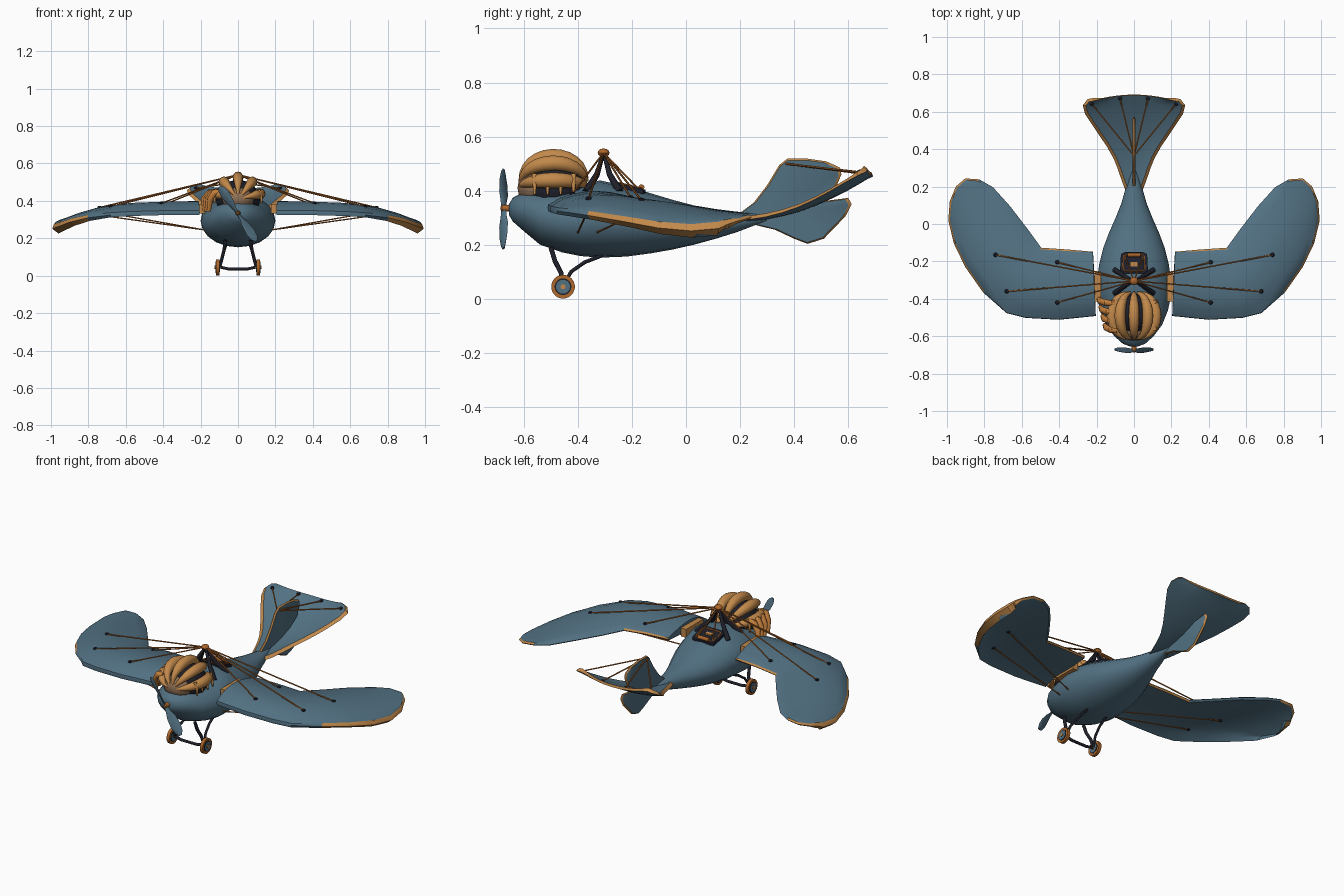
import bpy, math
from mathutils import Vector
from mathutils.bvhtree import BVHTree

if "Cube" in bpy.data.objects:
    bpy.data.objects.remove(bpy.data.objects["Cube"])

def material(name, rgb):
    m = bpy.data.materials.new(name)
    m.diffuse_color = (*rgb, 1)
    m.use_nodes = True
    m.node_tree.nodes["Principled BSDF"].inputs["Base Color"].default_value = m.diffuse_color
    return m

BLUE = material("slate blue", (0.085, 0.165, 0.225))
GOLD = material("warm gold", (0.54, 0.25, 0.07))
DARK = material("near black", (0.013, 0.014, 0.022))
COPPER = material("copper", (0.42, 0.135, 0.025))
ORANGE = material("burnt orange", (0.55, 0.21, 0.045))
BRONZE = material("dull bronze", (0.27, 0.16, 0.09))

def make(name, verts, faces, *mats):
    me = bpy.data.meshes.new(name)
    me.from_pydata(verts, [], faces)
    for m in mats:
        me.materials.append(m)
    ob = bpy.data.objects.new(name, me)
    bpy.context.collection.objects.link(ob)
    return ob

def loft(name, rings, mat):
    n = len(rings[0])
    faces = [(i * n + j, i * n + (j + 1) % n, (i + 1) * n + (j + 1) % n, (i + 1) * n + j)
             for i in range(len(rings) - 1) for j in range(n)]
    faces += [tuple(range(n))[::-1], tuple(range((len(rings) - 1) * n, len(rings) * n))]
    return make(name, [v for r in rings for v in r], faces, mat)

def circle(n):
    return [2 * math.pi * k / n for k in range(n)]

def tube(name, pts, radii, mat, n=12):
    pts = [Vector(p) for p in pts]
    if not isinstance(radii, (list, tuple)):
        radii = [radii] * len(pts)
    rings, ref = [], None
    for i, p in enumerate(pts):
        d = (pts[min(i + 1, len(pts) - 1)] - pts[max(i - 1, 0)]).normalized()
        ref = d.orthogonal() if ref is None else ref
        ref = (ref - d * ref.dot(d)).normalized()
        w = d.cross(ref)
        rings.append([p + radii[i] * (ref * math.cos(a) + w * math.sin(a)) for a in circle(n)])
    return loft(name, rings, mat)

def ellipsoid(name, c, r, mat, seg=14, rows=8):
    ts = [math.pi * (0.02 + 0.96 * i / rows) for i in range(rows + 1)]
    return loft(name, [[(c[0] + r[0] * math.sin(t) * math.cos(a), c[1] + r[1] * math.sin(t) * math.sin(a),
                         c[2] - r[2] * math.cos(t)) for a in circle(seg)] for t in ts], mat)

def box(name, c, s, mat):
    return loft(name, [[(c[0] + x * s[0] / 2, c[1] + y * s[1] / 2, c[2] + k * s[2] / 2)
                        for x, y in ((-1, -1), (1, -1), (1, 1), (-1, 1))] for k in (-1, 1)], mat)

def sheet(name, rows, thick, gold_rule, mid_out, low_out):
    """Curved panel; its rim bulges by mid_out, its lower edge moves by low_out, gold by rule."""
    r, c = len(rows), len(rows[0])
    n = r * c
    top = [Vector(p) for row in rows for p in row]
    low = [p - Vector((0, 0, thick(k // c / (r - 1), k % c / (c - 1)))) for k, p in enumerate(top)]
    loop = [(i, 0) for i in range(r)] + [(r - 1, j) for j in range(1, c)]
    loop += [(i, c - 1) for i in range(r - 2, -1, -1)] + [(0, j) for j in range(c - 2, 0, -1)]
    loop = [i * c + j for i, j in loop]
    m = len(loop)
    area = sum(top[loop[k - 1]].xy.cross(top[loop[k]].xy) for k in range(m))
    mids = []
    for k, v in enumerate(loop):
        t = top[loop[(k + 1) % m]] - top[loop[k - 1]]
        out = Vector((t.y, -t.x, 0)).normalized() * (1 if area > 0 else -1)
        mids.append((top[v] + low[v]) / 2 + out * mid_out(top[v]))
        low[v] = low[v] + out * low_out(top[v])
    faces = []
    for i in range(r - 1):
        for j in range(c - 1):
            q = (i * c + j, (i + 1) * c + j, (i + 1) * c + j + 1, i * c + j + 1)
            faces += [q, tuple(k + n for k in q[::-1])]
    flat = len(faces)
    for k in range(m):
        a, b, ma, mb = loop[k], loop[(k + 1) % m], 2 * n + k, 2 * n + (k + 1) % m
        faces += [(a, ma, mb, b), (ma, a + n, b + n, mb)]
    ob = make(name, top + low + mids, faces, BLUE, GOLD)
    for p in ob.data.polygons[flat:]:
        p.material_index = int(gold_rule(p.center))
    return BVHTree.FromPolygons(top + low + mids, faces)

def fin(name, outline, w=0.007):
    """Flat fin with a gold chamfered rim."""
    n = len(outline)
    cy, cz = sum(p[0] for p in outline) / n, sum(p[1] for p in outline) / n
    ob = loft(name, [[(x, cy + (y - cy) * k, cz + (z - cz) * k) for y, z in outline]
                     for x, k in ((-w, .94), (0, 1), (w, .94))], GOLD)
    ob.data.materials.append(BLUE)
    for p in ob.data.polygons[2 * n:]:
        p.material_index = 1

# Fuselage: y, half width, bottom, top
HULL = [(-.655, .02, .31, .35), (-.64, .06, .285, .375), (-.60, .105, .25, .395), (-.54, .15, .2, .402),
        (-.46, .182, .172, .405), (-.39, .197, .158, .415), (-.32, .2, .152, .438), (-.22, .187, .156, .417),
        (-.13, .165, .168, .39), (-.05, .135, .182, .366), (.03, .1, .2, .345), (.11, .068, .222, .332),
        (.19, .045, .247, .322), (.25, .025, .27, .315), (.3, .008, .287, .308)]
loft("fuselage", [[(w * math.cos(a), y, (lo + hi) / 2 + (hi - lo) / 2 * math.sin(a)) for a in circle(20)]
                  for y, w, lo, hi in HULL], BLUE)

# Wings: leading xyz, trailing xyz, camber
WING = [((.205, -.49, .348), (.22, -.15, .362), .045), ((.40, -.51, .348), (.36, -.145, .36), .044),
        ((.58, -.50, .343), (.50, -.135, .35), .045), ((.68, -.475, .337), (.57, -.04, .34), .046),
        ((.80, -.36, .325), (.67, .09, .33), .038), ((.895, -.225, .305), (.76, .19, .318), .028),
        ((.955, -.10, .285), (.83, .23, .315), .018), ((.984, .02, .276), (.90, .235, .31), .01),
        ((.976, .12, .285), (.945, .195, .298), .003)]
APEX = Vector((0, -.305, .54))
DOWN = Vector((0, 0, -1))
for s, side in ((-1, "left"), (1, "right")):
    rows = []
    for le, te, camber in WING:
        row = [Vector(le).lerp(Vector(te), j / 8) + Vector((0, 0, camber * math.sin(math.pi * (j / 8) ** .8)))
               for j in range(9)]
        rows.append([(s * p.x, p.y, p.z) for p in row])
    tip = lambda p: min(1, max(0, (abs(p.x) - .72) / .2))
    tree = sheet(side + "_wing", rows, lambda v, u: .016 + .034 * math.sin(math.pi * u) * (1 - v)
                 + (1 - u) * (.008 + .026 * min(1, max(0, 2.2 * v - .8))),
                 lambda c: (abs(c.x) > .76 and (c.y < .15 or abs(c.x) > .8)) or (c.y > -.17 and abs(c.x) < .52),
                 lambda p: .009 if p.y > -.4 and abs(p.x) > .3 else .002,
                 lambda p: -.024 * tip(p) if p.y < .15 else 0)
    box(side + "_wing_root", (s * .195, -.335, .358), (.035, .16, .05), GOLD)
    # Bracing wires and their anchors
    for k, (x, y) in enumerate([(.74, -.165), (.68, -.36), (.41, -.205), (.41, -.42)]):
        hit = tree.ray_cast(Vector((s * x, y, 1)), DOWN)[0]
        tube(f"{side}_upper_wire_{k}", [APEX, hit], .0038, COPPER, 6)
        ellipsoid(f"{side}_upper_anchor_{k}", hit, (.012, .012, .009), DARK, 8, 4)
        if k < 2:
            low = tree.ray_cast(Vector((s * x, y, 0)), -DOWN)[0]
            tube(f"{side}_lower_wire_{k}", [(s * .18, -.33 - .07 * k, .245), low], .0035, COPPER, 6)
            ellipsoid(f"{side}_lower_anchor_{k}", low, (.012, .012, .008), DARK, 8, 4)

# Tailplane: y, half width, height; dished with a gold upper rim
TAIL = [(.17, .025, .298), (.23, .048, .3), (.3, .072, .308), (.36, .096, .32), (.42, .13, .336), (.48, .17, .358),
        (.54, .21, .385), (.6, .248, .415), (.64, .258, .438), (.67, .24, .456), (.688, .215, .466)]
rows = [[(w * u, y - .03 * (i / 10) ** 6 * u * u, z + .12 * w * abs(u) ** 2.5)
         for u in (k / 5 - 1 for k in range(11))] for i, (y, w, z) in enumerate(TAIL)]
tail = sheet("tailplane", rows, lambda v, u: .014, lambda c: True,
             lambda p: .009 if p.y < .66 else .002, lambda p: .016 if p.y < .66 else .004)

# Upper and lower fins
fin("upper_fin", [(.19, .31), (.25, .355), (.3, .42), (.345, .495), (.375, .518), (.45, .518), (.52, .508),
                  (.57, .485), (.575, .46), (.55, .40), (.48, .355), (.4, .325), (.28, .295)])
fin("lower_fin", [(.2, .285), (.28, .302), (.4, .325), (.5, .36), (.6, .373), (.613, .35), (.59, .305),
                  (.51, .222), (.45, .203), (.4, .222), (.33, .255), (.26, .272)])
for k, (x, y) in enumerate([(-.225, .642), (-.075, .672), (.075, .672), (.225, .642)]):
    hit = tail.ray_cast(Vector((x, y, 1)), DOWN)[0]
    tube(f"tail_wire_{k}", [(0, .365, .50), hit], .0038, COPPER, 6)
    ellipsoid(f"tail_anchor_{k}", hit, (.011, .011, .009), DARK, 8, 4)

# Engine: dark core and bronze nose under a dome of tapered gold lobes
ellipsoid("engine_core", (0, -.485, .405), (.118, .115, .108), DARK)
ellipsoid("engine_nose", (0, -.565, .41), (.085, .06, .062), BRONZE)
for k, deg in enumerate((-76, -38, 0, 38, 76)):
    a, pts, rad = math.radians(deg), [], []
    for i in range(13):
        t = math.pi * (.05 + .88 * i / 12)
        r = .116 * math.sin(t) ** .8
        pts.append((1.05 * r * math.sin(a), -.49 - .125 * math.cos(t), .41 + r * math.cos(a)))
        rad.append(.003 + .026 * math.sin(t) ** 1.1)
    tube(f"engine_lobe_{k}", pts, rad, GOLD)
for s in (-1, 1):
    for k in range(4):
        y = -.56 + .048 * k
        tube(f"engine_post_{s}_{k}", [(s * .126, y, .385), (s * .124, y, .425), (s * .11, y, .46)],
             [.004, .008, .01], GOLD)
# Exhaust pipes on one side
for k in range(4):
    y, w = -.57 + .048 * k, .014 * k
    tube(f"exhaust_pipe_{k}", [(-.09 - .3 * w, y, .45), (-.125 - .6 * w, y + .005, .445), (-.148 - .8 * w, y + .015, .41),
                               (-.157 - .8 * w, y + .03, .345)], [.012, .018, .017, .011], ORANGE)

# Mast over the fuselage
ellipsoid("mast_cap", APEX, (.022, .022, .016), COPPER, 12, 6)
for sx in (-1, 1):
    for y in (-.37, -.245):
        foot = Vector((sx * .105, y, .395))
        mid = APEX.lerp(foot, .5) + Vector((-sx * .008, (-.305 - y) * .12, -.008))
        tube(f"mast_strut_{sx}_{y}", [foot, mid, APEX], [.014, .011, .006], DARK)
    tube(f"mast_stay_{sx}", [APEX, (sx * .05, -.17, .40)], .0035, COPPER, 6)

# Cockpit opening, seat, rim and headrest, sloping with the hull
slope = lambda y, up: .413 - .25 * (y + .205) + up
shape = [(-.075, -.05), (-.055, -.062), (.055, -.062), (.075, -.05), (.07, .045), (.05, .055), (-.05, .055), (-.07, .045)]
loft("cockpit", [[(x, -.205 + y, slope(-.205 + y, up)) for x, y in shape] for up in (-.04, .004)], DARK)
tube("cockpit_rim", [(x * .78, -.205 + y * .75, slope(-.205 + y * .75, .004)) for x, y in shape + shape[:1]], .004, COPPER, 6)
box("cockpit_seat", (0, -.215, .418), (.04, .025, .01), GOLD)
tube("headrest", [(-.035, -.165, .412), (.035, -.165, .412)], .011, COPPER)

# Landing gear
for s in (-1, 1):
    x = s * .098
    tube(f"front_leg_{s}", [(s * .068, -.50, .19), (s * .074, -.485, .14), (s * .085, -.462, .095), (x, -.455, .047)],
         .009, DARK)
    tube(f"rear_leg_{s}", [(s * .065, -.31, .16), (s * .075, -.375, .135), (s * .086, -.425, .1), (x, -.455, .047)],
         .007, DARK)
    for name, r, w, m in (("tyre", .044, .009, COPPER), ("wheel_ring", .031, .0105, DARK),
                          ("wheel_disc", .026, .012, BLUE), ("wheel_hub", .009, .016, GOLD)):
        tube(f"{name}_{s}", [(s * .109 - w, -.455, .0445), (s * .109 + w, -.455, .0445)], r, m, 20)
tube("axle", [(-.1, -.455, .047), (-.05, -.455, .036), (.05, -.455, .036), (.1, -.455, .047)], .008, DARK)

# Propeller with twisted blades
tube("propeller_hub", [(0, -.686, .335), (0, -.68, .335), (0, -.64, .335)], [.006, .012, .014], COPPER)
axis, across = Vector((.56, 0, -.83)), Vector((.83, 0, .56))
for s in (-1, 1):
    rings = []
    for d, w, tw in ((0, .01, 60), (.03, .014, 50), (.07, .025, 40), (.12, .029, 30), (.155, .022, 24), (.175, .008, 20)):
        a = math.radians(tw)
        chord = s * across * math.cos(a) + Vector((0, math.sin(a), 0))
        c = Vector((0, -.675, .332)) + axis * (s * d)
        rings.append([c + chord * (w * math.cos(t)) + chord.cross(axis) * (.004 * math.sin(t)) for t in circle(8)])
    loft(f"propeller_blade_{s}", rings, BLUE)

# Consistent normals and shading
bpy.ops.object.select_all(action='SELECT')
bpy.context.view_layer.objects.active = bpy.data.objects["fuselage"]
bpy.ops.object.mode_set(mode='EDIT')
bpy.ops.mesh.select_all(action='SELECT')
bpy.ops.mesh.normals_make_consistent(inside=False)
bpy.ops.object.mode_set(mode='OBJECT')
bpy.ops.object.shade_smooth_by_angle(angle=math.radians(35))
